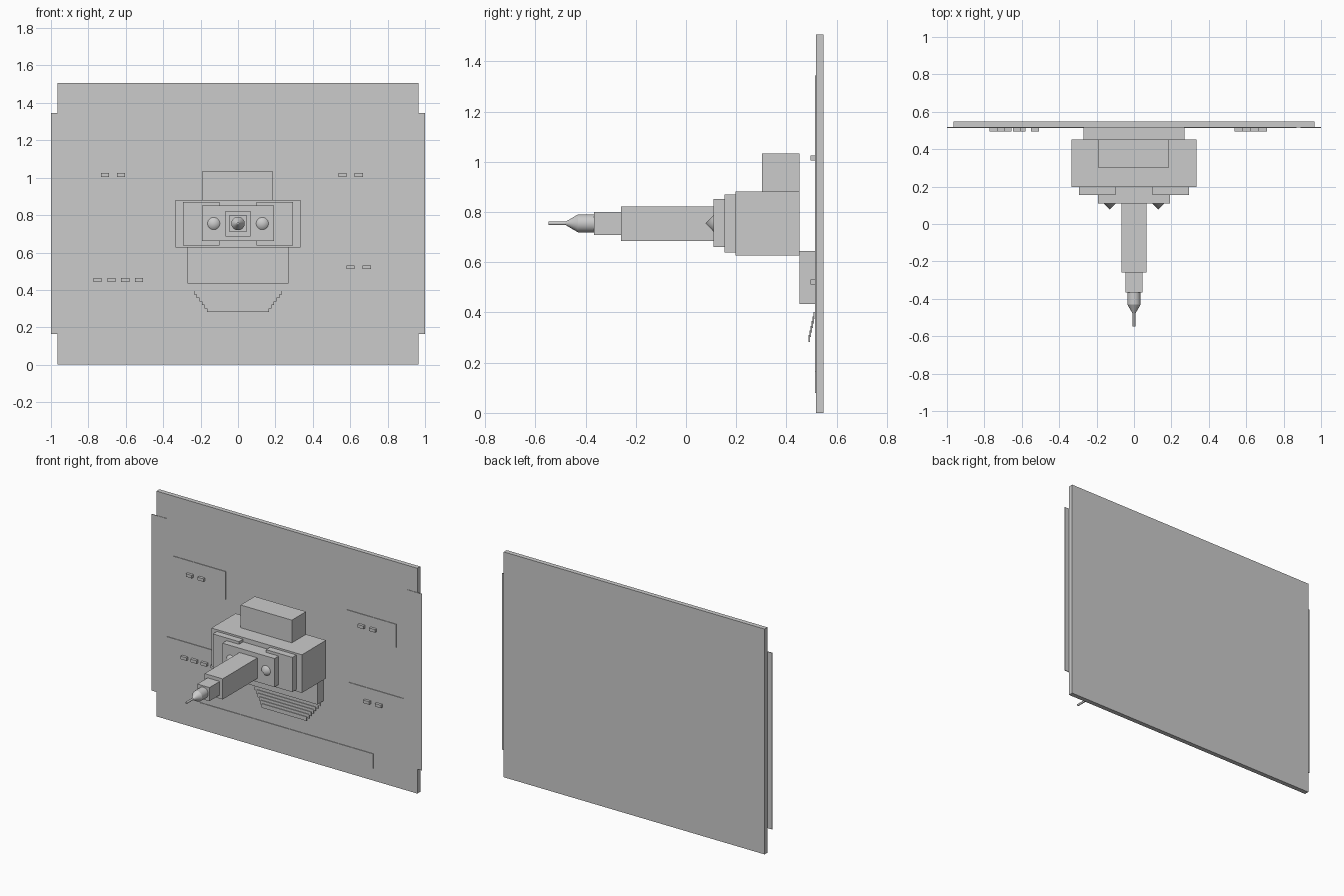
import bpy, math

ZC = 0.755      # height of the arm axis
FACE = 0.517    # front face of the back panel


def box(name, x0, x1, y0, y1, z0, z1):
    bpy.ops.mesh.primitive_cube_add(size=1, location=((x0 + x1) / 2, (y0 + y1) / 2, (z0 + z1) / 2))
    ob = bpy.context.object
    ob.name = name
    ob.scale = (x1 - x0, y1 - y0, z1 - z0)
    bpy.ops.object.transform_apply(location=False, rotation=False, scale=True)
    return ob


def spike(name, x, y_back, y_front, r_back, r_front, sides=32):
    # Round part along the y axis, pointing to the front
    bpy.ops.mesh.primitive_cone_add(vertices=sides, radius1=r_back, radius2=r_front,
                                    depth=y_back - y_front,
                                    location=(x, (y_back + y_front) / 2, ZC),
                                    rotation=(math.pi / 2, 0, 0))
    ob = bpy.context.object
    ob.name = name
    bpy.ops.object.shade_smooth_by_angle(angle=math.radians(30))
    return ob


# Back panel with thin side strips
box("back_panel", -0.965, 0.965, FACE, 0.548, 0, 1.507)
box("side_strip_left", -1.0, -0.89, 0.514, 0.519, 0.165, 1.345)
box("side_strip_right", 0.89, 1.0, 0.514, 0.519, 0.165, 1.345)

# Thin raised plates on the panel: x0, x1, z0, z1
plates = {
    "upper_left": (-0.843, -0.45, 0.92, 1.107),
    "upper_right": (0.446, 0.81, 0.935, 1.092),
    "lower_left": (-0.895, -0.40, 0.36, 0.556),
    "lower_right": (0.461, 0.868, 0.42, 0.61),
    "bottom": (-0.64, 0.64, 0.08, 0.18),
}
for name, (x0, x1, z0, z1) in plates.items():
    box(name + "_plate", x0, x1, 0.513, FACE + 0.003, z0, z1)

# Rows of small buttons: first x, spacing, count, z
rows = [(-0.733, 0.086, 2, 1.005), (0.537, 0.086, 2, 1.005),
        (0.58, 0.086, 2, 0.511), (-0.773, 0.074, 4, 0.443)]
for x, step, count, z in rows:
    for i in range(count):
        box("button", x + i * step, x + i * step + 0.044, 0.495, FACE + 0.003, z, z + 0.02)

# Wall bracket and main housing
box("wall_bracket", -0.27, 0.27, 0.452, FACE + 0.003, 0.434, 0.645)
box("main_housing", -0.335, 0.335, 0.197, 0.452, 0.627, 0.882)
box("top_box", -0.193, 0.187, 0.302, 0.452, 0.88, 1.034)

# Front plates on the housing
box("front_plate_left", -0.294, -0.10, 0.154, 0.199, 0.638, 0.870)
box("front_plate_right", 0.10, 0.294, 0.154, 0.199, 0.638, 0.870)
box("centre_plate", -0.193, 0.193, 0.110, 0.199, 0.661, 0.852)

# Pointed studs beside the arm
for x in (-0.13, 0.13):
    spike("stud", x, 0.112, 0.078, 0.035, 0.0)

# Telescoping arm with round pointed nozzle
box("arm_base", -0.067, 0.067, -0.258, 0.112, 0.685, 0.823)
box("arm_section", -0.045, 0.045, -0.366, -0.256, 0.709, 0.80)
spike("nozzle_collar", 0, -0.364, -0.43, 0.036, 0.036)
spike("nozzle_cone", 0, -0.43, -0.484, 0.036, 0.004)
spike("nozzle_tip", 0, -0.475, -0.548, 0.007, 0.007, 12)

# Stepped hood under the bracket, narrowing and stepping forward as it goes down
STEPS = 7
for i in range(STEPS):
    t = i / (STEPS - 1)
    half = 0.248 - 0.082 * t
    y = 0.513 - 0.025 * t
    z_top = 0.421 - 0.0185 * i
    box("hood_step", -half, half, y, y + 0.006, z_top - 0.027, z_top)
